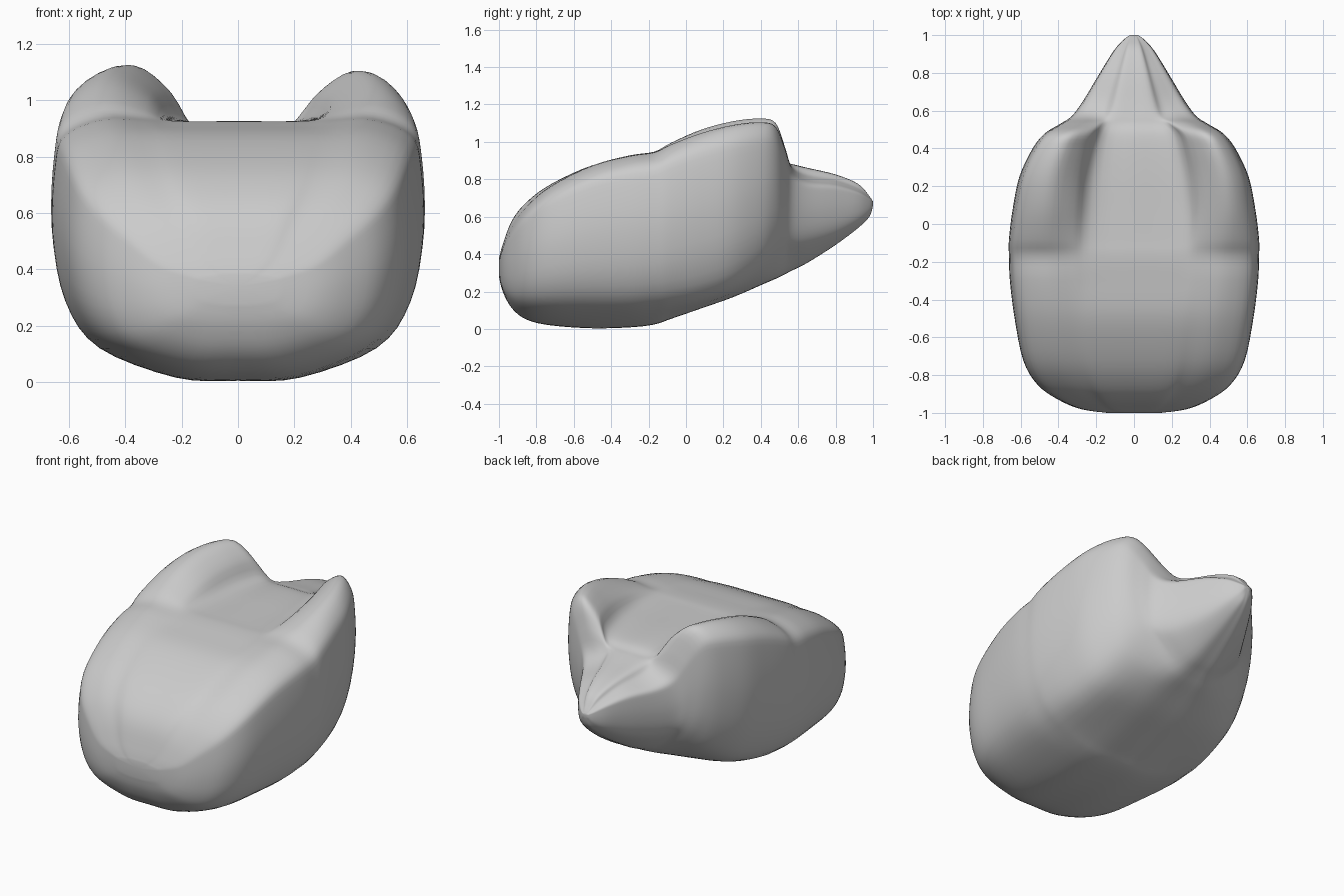
import bpy
import bmesh
from mathutils import Vector

cube = bpy.data.objects.get("Cube")
if cube:
    bpy.data.objects.remove(cube, do_unlink=True)

STEPS = 4

# Stations along the body: y, half width, belly, lower corner, mid top, shoulder top
STATIONS = [
    (-1, .14, .28, .29, .38, .37),
    (-.98, .28, .2, .22, .45, .43),
    (-.93, .4, .11, .16, .58, .54),
    (-.85, .51, .05, .13, .68, .65),
    (-.72, .585, .02, .12, .775, .76),
    (-.5, .63, .005, .12, .875, .87),
    (-.3, .655, .01, .12, .91, .925),
    (-.17, .66, .025, .13, .925, .945),
    (-.08, .66, .055, .14, .925, .995),
    (.08, .64, .11, .17, .925, 1.065),
    (.25, .605, .17, .23, .925, 1.11),
    (.4, .535, .235, .33, .92, 1.125),
    (.48, .47, .27, .41, .91, 1.1),
    (.53, .39, .295, .44, .89, .97),
    (.57, .33, .315, .43, .88, .85),
    (.65, .27, .355, .44, .86, .8),
    (.8, .18, .45, .5, .825, .78),
    (.92, .105, .54, .57, .775, .74),
    (.98, .05, .6, .62, .71, .7),
    (1, .02, .66, .66, .68, .68),
]


def make_material(name, color):
    mat = bpy.data.materials.new(name)
    mat.use_nodes = True
    mat.diffuse_color = color
    mat.node_tree.nodes["Principled BSDF"].inputs["Base Color"].default_value = color
    return mat


def spline(points, closed):
    """Smooth curve passing through every given point."""
    count = len(points)
    pick = (lambda i: points[i % count]) if closed else (
        lambda i: points[max(0, min(count - 1, i))])
    result = []
    for i in range(count if closed else count - 1):
        a, b, c, d = (pick(i + k) for k in (-1, 0, 1, 2))
        for s in range(STEPS):
            t = s / STEPS
            result.append(b + (c - a) * (t / 2)
                          + (a * 2 - b * 5 + c * 4 - d) * (t * t / 2)
                          + (b * 3 - a - c * 3 + d) * (t ** 3 / 2))
    if not closed:
        result.append(points[-1])
    return result


def half_section(side, y, width, belly, low, mid, top):
    """Points from the lower flank up to the groove beside the raised shoulder."""
    shift = 0
    if side > 0 and top > mid:      # the left shoulder is a little lower and narrower
        rise = min(1, (top - mid) / .15)
        top -= .02 * rise
        shift = .035 * rise
    tall = top - low
    outline = [
        (.35 * width, belly + .1 * (low - belly)),
        (.75 * width, low),
        (.93 * width, low + .2 * tall),
        (width, low + .5 * tall),
        (.985 * width, low + .8 * tall),
        (.93 * width, low + .93 * tall),
        (.72 * width + shift, top),
        (.5 * width + shift, mid + .6 * (top - mid)),
        (.35 * width + shift, mid + .04 * (top - mid)),
    ]
    return [Vector((side * x, y, z)) for x, z in outline]


def full_section(station):
    y, _, belly, _, mid, _ = station
    left = half_section(1, *station)
    right = half_section(-1, *station)
    ring = [Vector((0, y, belly))] + left + [Vector((0, y, mid))] + right[::-1]
    return spline(ring, True)


def build_body():
    sections = [full_section(s) for s in STATIONS]
    rails = [spline(list(rail), False) for rail in zip(*sections)]
    bm = bmesh.new()
    rings = [[bm.verts.new(co) for co in ring] for ring in zip(*rails)]
    for near, far in zip(rings, rings[1:]):
        for i in range(len(near)):
            bm.faces.new((near[i - 1], near[i], far[i], far[i - 1]))
    # Close the nose and the tail tip
    for ring in (rings[0], rings[-1]):
        center = sum((v.co for v in ring), Vector()) / len(ring)
        tip = bm.verts.new(center)
        for i in range(len(ring)):
            bm.faces.new((ring[i - 1], ring[i], tip))
    bmesh.ops.recalc_face_normals(bm, faces=bm.faces)
    mesh = bpy.data.meshes.new("body")
    bm.to_mesh(mesh)
    bm.free()
    body = bpy.data.objects.new("body", mesh)
    bpy.context.collection.objects.link(body)
    return body


# Body with twin raised shoulders and a tapered tail
body = build_body()
body.data.materials.append(make_material("light grey", (.6, .6, .6, 1)))
bpy.ops.object.select_all(action="DESELECT")
body.select_set(True)
bpy.context.view_layer.objects.active = body
bpy.ops.object.shade_smooth_by_angle(angle=.9)
